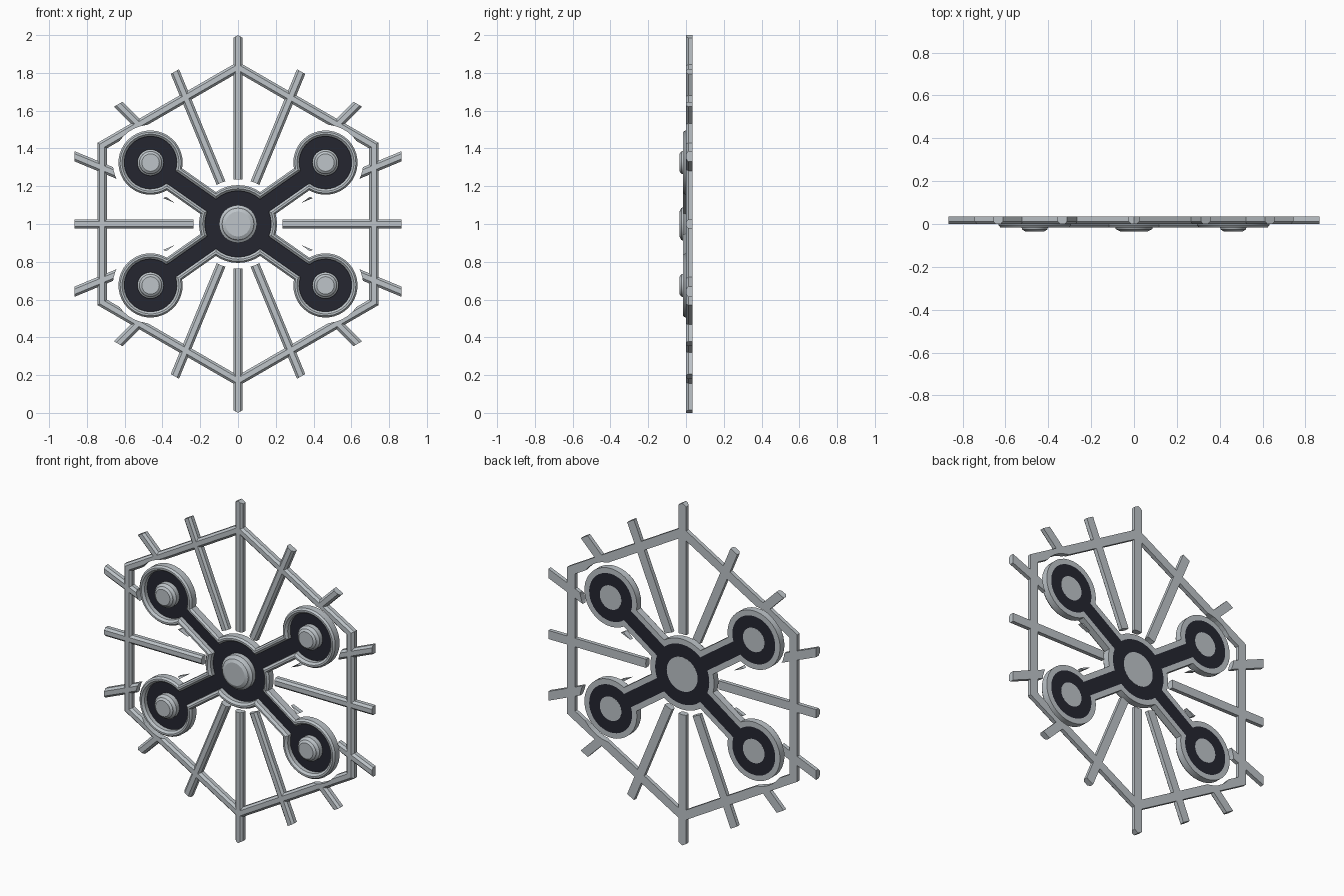
import bpy, bmesh
from math import pi, sin, cos, asin, atan2, hypot, radians
from mathutils import Vector

cube = bpy.data.objects.get("Cube")
if cube:
    bpy.data.objects.remove(cube, do_unlink=True)

BACK, MID = 0.035, 1.0             # rear plane and height of the centre
DISC_X, DISC_Z = 0.463, 0.325      # outer disc offset from the centre
ARM_ANGLE = atan2(DISC_Z, DISC_X)
ARM_LEN = hypot(DISC_X, DISC_Z)


def material(name, color):
    m = bpy.data.materials.new(name)
    m.use_nodes = True
    m.diffuse_color = color
    m.node_tree.nodes["Principled BSDF"].inputs["Base Color"].default_value = color
    return m


steel = material("light grey metal", (0.51, 0.55, 0.58, 1))
navy = material("dark navy", (0.018, 0.019, 0.03, 1))


def finish(name, bm, mat, smooth=True):
    bmesh.ops.recalc_face_normals(bm, faces=bm.faces)
    mesh = bpy.data.meshes.new(name)
    bm.to_mesh(mesh)
    bm.free()
    mesh.materials.append(mat)
    ob = bpy.data.objects.new(name, mesh)
    bpy.context.collection.objects.link(ob)
    bpy.ops.object.select_all(action='DESELECT')
    ob.select_set(True)
    bpy.context.view_layer.objects.active = ob
    if smooth:
        bpy.ops.object.shade_smooth_by_angle(angle=radians(25))
    return ob


def loft(bm, loops, ring):
    """Bridge matching (outline, y) loops; join them in a ring or cap the ends."""
    rows = [[bm.verts.new((x, y, z + MID)) for x, z in pts] for pts, y in loops]
    pairs = list(zip(rows, rows[1:]))
    if ring:
        pairs.append((rows[-1], rows[0]))
    else:
        bm.faces.new(rows[0])
        bm.faces.new(rows[-1])
    for a, b in pairs:
        for i in range(len(a)):
            j = (i + 1) % len(a)
            bm.faces.new((a[i], a[j], b[j], b[i]))


def circle(cx, cz, r, n=32):
    return [(cx + r * cos(2 * pi * i / n), cz + r * sin(2 * pi * i / n)) for i in range(n)]


def hexagon(apothem):
    r = apothem / cos(pi / 6)
    return [(r * sin(i * pi / 3), r * cos(i * pi / 3)) for i in range(6)]


def cross_outline(e):
    """Four discs joined to a hub by straight arms, grown by e."""
    hub, disc, half = 0.175 + e, 0.139 + e, 0.04 + e
    angles = [ARM_ANGLE, pi - ARM_ANGLE, pi + ARM_ANGLE, 2 * pi - ARM_ANGLE]
    beta, gamma = asin(half / disc), asin(half / hub)
    pts = []

    def arc(cx, cz, r, start, end, n):
        for i in range(n + 1):
            t = start + (end - start) * i / n
            pts.append((cx + r * cos(t), cz + r * sin(t)))

    for k, a in enumerate(angles):
        arc(ARM_LEN * cos(a), ARM_LEN * sin(a), disc, a - pi + beta, a + pi - beta, 32)
        following = angles[(k + 1) % 4] + (2 * pi if k == 3 else 0)
        arc(0, 0, hub, a + gamma, following - gamma, 8)
    return pts


# Clearance shape that trims the lattice around the cross
bm = bmesh.new()
loft(bm, [(cross_outline(0.061), -0.1), (cross_outline(0.061), 0.1)], False)
cutter = finish("clearance_cutter", bm, steel, False)
cutter.hide_render = True


def trim(ob):
    mod = ob.modifiers.new("clearance", 'BOOLEAN')
    mod.operation, mod.solver, mod.object = 'DIFFERENCE', 'EXACT', cutter
    bpy.ops.object.modifier_apply(modifier=mod.name)


# Chamfered bar section shared by frame and spokes: (sideways, y)
BAR = [(-0.025, BACK), (0.025, BACK), (0.025, 0.012),
       (0.013, 0), (-0.013, 0), (-0.025, 0.012)]

# Hexagonal frame
bm = bmesh.new()
loft(bm, [(hexagon(0.719 + s), y) for s, y in BAR], True)
trim(finish("hexagon_frame", bm, steel, False))

# Sixteen radial spokes, ends clipped along a larger hexagon
bm = bmesh.new()
for k in range(16):
    a = k * pi / 8
    along, side = Vector((cos(a), 0, sin(a))), Vector((-sin(a), 0, cos(a)))
    ends = [[bm.verts.new(along * r + side * s + Vector((0, y, MID))) for s, y in BAR]
            for r in (0.2, 1.1)]
    for ring in ends:
        bm.faces.new(ring)
    for i in range(6):
        j = (i + 1) % 6
        bm.faces.new((ends[0][i], ends[0][j], ends[1][j], ends[1][i]))
for k in range(6):
    n = Vector((cos(k * pi / 3), 0, sin(k * pi / 3)))
    geom = bm.verts[:] + bm.edges[:] + bm.faces[:]
    bmesh.ops.bisect_plane(bm, geom=geom, plane_co=n * cos(pi / 6) + Vector((0, 0, MID)),
                           plane_no=n, clear_outer=True)
    bmesh.ops.holes_fill(bm, edges=[e for e in bm.edges if e.is_boundary], sides=0)
trim(finish("radial_spokes", bm, steel, False))
bpy.data.objects.remove(cutter, do_unlink=True)

# Raised rim following the cross
RIM = [(0, BACK), (0.031, BACK), (0.031, -0.005), (0.022, -0.016), (0.012, -0.016), (0, -0.004)]
bm = bmesh.new()
loft(bm, [(cross_outline(e), y) for e, y in RIM], True)
finish("cross_rim", bm, steel)

# Recessed dark floor inside the rim
bm = bmesh.new()
loft(bm, [(cross_outline(0), 0.02), (cross_outline(0), BACK)], False)
finish("cross_floor", bm, navy, False)

# Stepped bosses on the hub and the discs
BOSS = [(1, BACK + 0.0004), (1, -0.008), (0.88, -0.016), (0.84, -0.025), (0.66, -0.034)]


def boss(name, x, z, radius):
    b = bmesh.new()
    loft(b, [(circle(x, z, radius * f), y) for f, y in BOSS], False)
    finish(name, b, steel)


boss("hub_boss", 0, 0, 0.1)
for side, sx in (("left", 1), ("right", -1)):
    for level, sz in (("upper", 1), ("lower", -1)):
        boss(f"{level}_{side}_boss", sx * DISC_X, sz * DISC_Z, 0.07)
